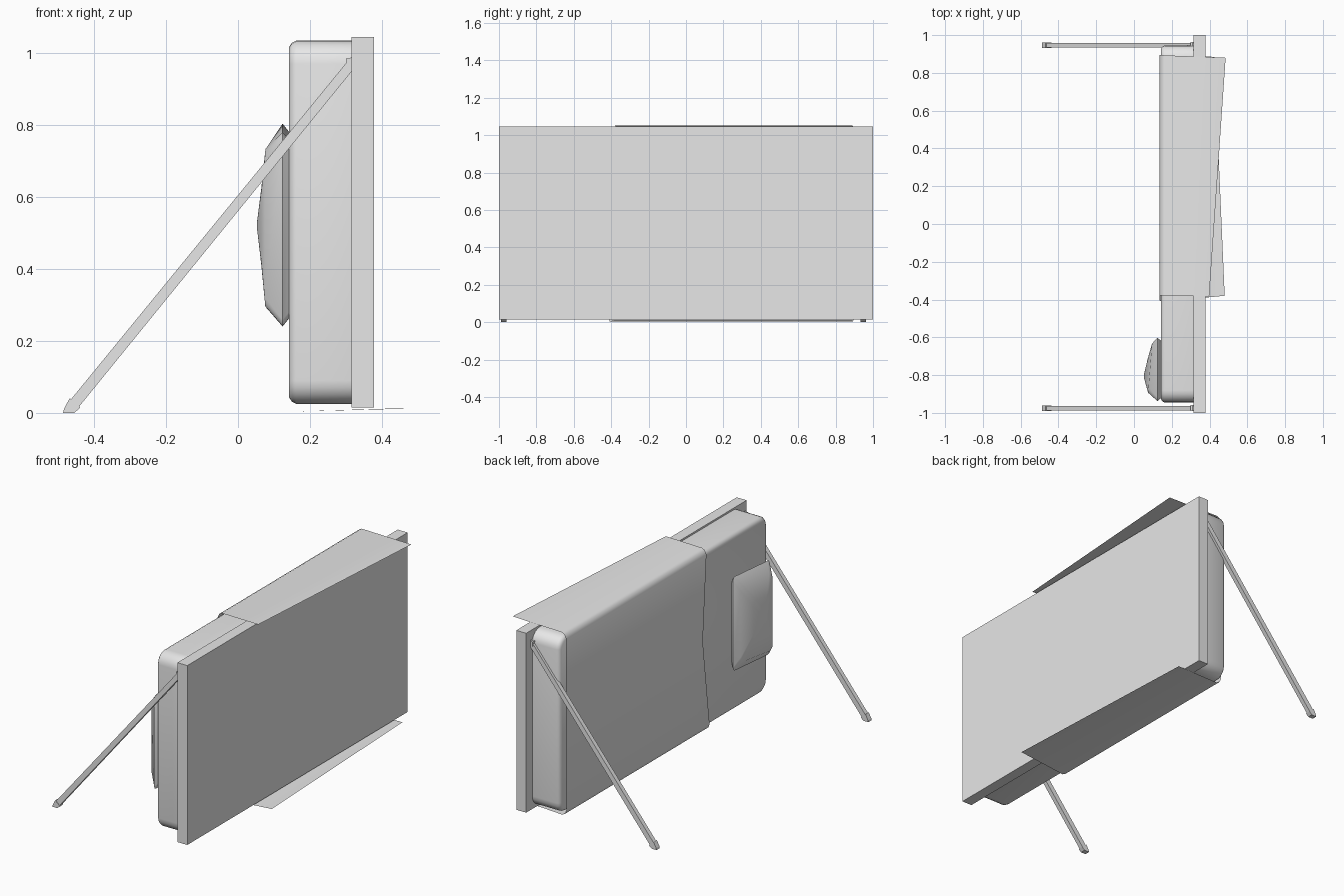
import bpy, bmesh, math
from mathutils import Vector

old = bpy.data.objects.get("Cube")
if old:
    bpy.data.objects.remove(old, do_unlink=True)

grey = bpy.data.materials.new("plain grey")
grey.use_nodes = True
grey.diffuse_color = (0.8, 0.8, 0.8, 1)
grey.node_tree.nodes["Principled BSDF"].inputs["Base Color"].default_value = (0.8, 0.8, 0.8, 1)


def finish(name, bm, smooth=None):
    """Turn a bmesh into a named, coloured object."""
    mesh = bpy.data.meshes.new(name)
    bm.to_mesh(mesh)
    bm.free()
    ob = bpy.data.objects.new(name, mesh)
    bpy.context.collection.objects.link(ob)
    mesh.materials.append(grey)
    if smooth:
        bpy.ops.object.select_all(action="DESELECT")
        ob.select_set(True)
        bpy.context.view_layer.objects.active = ob
        bpy.ops.object.shade_smooth_by_angle(angle=math.radians(smooth))
    return ob


def box(lo, hi):
    bm = bmesh.new()
    bmesh.ops.create_cube(bm, size=1)
    lo, hi = Vector(lo), Vector(hi)
    for v in bm.verts:
        v.co = (lo + hi) / 2 + v.co * (hi - lo)
    return bm


def loft(rings, close=True):
    """Skin a list of point rings, capping the ends when closed."""
    bm = bmesh.new()
    rows = [[bm.verts.new(p) for p in ring] for ring in rings]
    n = len(rows[0])
    for a, b in zip(rows, rows[1:]):
        for i in range(n if close else n - 1):
            j = (i + 1) % n
            bm.faces.new((a[i], a[j], b[j], b[i]))
    if close:
        bm.faces.new(rows[0])
        bm.faces.new(rows[-1])
    bmesh.ops.recalc_face_normals(bm, faces=bm.faces)
    return bm


def rounded_rect(cy, cz, w, h, r, steps=5):
    """Outline in the yz plane."""
    pts = []
    for k, (sy, sz) in enumerate(((1, 1), (-1, 1), (-1, -1), (1, -1))):
        for i in range(steps + 1):
            a = math.pi / 2 * (k + i / steps)
            pts.append((cy + sy * (w / 2 - r) + r * math.cos(a),
                        cz + sz * (h / 2 - r) + r * math.sin(a)))
    return pts


# Flat panel
finish("panel", box((0.315, -1, 0.015), (0.378, 1, 1.045)))

# Rounded case behind the panel
rings = []
for x, inset in ((0.315, 0), (0.162, 0), (0.15, 0.006), (0.142, 0.018)):
    outline = rounded_rect(0, 0.53, 1.89 - 2 * inset, 1.01 - 2 * inset, 0.065 - inset)
    rings.append([(x, y, z) for y, z in outline])
finish("case", loft(rings), 50)

# Puffed pouch on the case; each ring leans slightly along y
rings = []
for x, cy, w, h, r, lean in ((0.145, -0.77, 0.30, 0.49, 0.02, 0),
                             (0.124, -0.77, 0.335, 0.54, 0.02, 0),
                             (0.085, -0.763, 0.26, 0.44, 0.03, 0.08),
                             (0.068, -0.785, 0.14, 0.22, 0.03, 0.06),
                             (0.053, -0.805, 0.02, 0.02, 0.005, 0)):
    outline = rounded_rect(cy, 0.522, w, h, r, 3)
    rings.append([(x + lean * (y - cy), y, z + 0.08 * (y - cy)) for y, z in outline])
finish("pouch", loft(rings), 40)

# Thin cover wrapped over the case, with slanting loose flaps
rows = []
steps = 10
for s in range(steps + 1):
    t = s / steps
    top_x = 0.398 + 0.087 * t
    low_x = 0.48 - 0.055 * t
    path = [(top_x, 1.051, -0.385, 0.88), (0.162, 1.05, -0.378, 0.893),
            (0.146, 1.042, -0.378, 0.895), (0.135, 1.02, -0.378, 0.895),
            (0.135, 0.53, -0.345, 0.895), (0.134, 0.035, -0.405, 0.895),
            (0.144, 0.013, -0.41, 0.895), (0.162, 0.004, -0.41, 0.893),
            (low_x, 0.012, -0.38, 0.885)]
    rows.append([(x, a + (b - a) * t, z) for x, z, a, b in path])
finish("wrap_cover", loft(rows, close=False), 50)


# Slanted support legs with cut-off feet
def bar(name, outline, y, half):
    finish(name, loft([[(x, y + s * half, z) for x, z in outline] for s in (-1, 1)]))


for side, y in (("right", -0.975), ("left", 0.947)):
    bar(side + "_leg", [(-0.464, 0.038), (-0.442, 0.017), (0.315, 0.948), (0.315, 0.99)], y, 0.0125)
    bar(side + "_foot", [(-0.468, 0.041), (-0.438, 0.015), (-0.455, 0), (-0.486, 0), (-0.484, 0.01)], y, 0.015)
    bar(side + "_hinge", [(0.3, 0.96), (0.318, 0.96), (0.318, 0.985), (0.3, 0.985)], y, 0.016)
